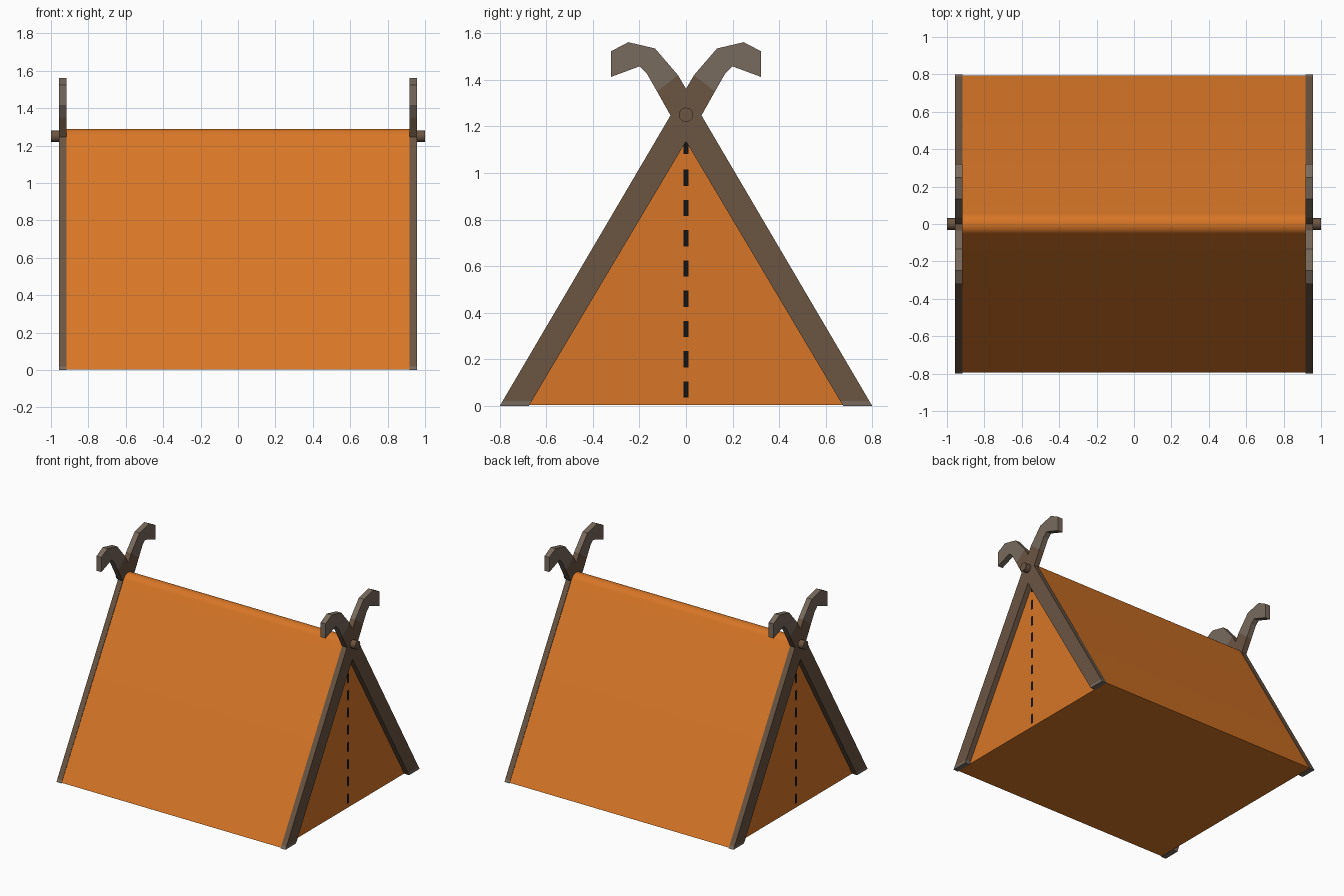
import bpy, bmesh, math

if "Cube" in bpy.data.objects:
    bpy.data.objects.remove(bpy.data.objects["Cube"])


def material(name, rgb):
    m = bpy.data.materials.new(name)
    m.diffuse_color = (*rgb, 1)
    m.use_nodes = True
    m.node_tree.nodes["Principled BSDF"].inputs["Base Color"].default_value = m.diffuse_color
    return m


ORANGE = material("orange canvas", (0.68, 0.18, 0.02))
WOOD = material("brown wood", (0.145, 0.09, 0.055))
PALE = material("grey brown wood", (0.19, 0.145, 0.11))
BLACK = material("black thread", (0.006, 0.006, 0.006))


def finish(name, bm, mats, smooth=False):
    bmesh.ops.recalc_face_normals(bm, faces=bm.faces)
    me = bpy.data.meshes.new(name)
    bm.to_mesh(me)
    bm.free()
    for m in mats:
        me.materials.append(m)
    ob = bpy.data.objects.new(name, me)
    bpy.context.collection.objects.link(ob)
    if smooth:
        bpy.ops.object.select_all(action='DESELECT')
        ob.select_set(True)
        bpy.context.view_layer.objects.active = ob
        bpy.ops.object.shade_smooth_by_angle(angle=math.radians(30))
    return ob


def extrude_profile(points, x0, x1):
    """Closed prism along x from a (y, z) outline."""
    bm = bmesh.new()
    a = [bm.verts.new((x0, y, z)) for y, z in points]
    b = [bm.verts.new((x1, y, z)) for y, z in points]
    bm.faces.new(a)
    bm.faces.new(b)
    n = len(points)
    for i in range(n):
        j = (i + 1) % n
        bm.faces.new((a[i], a[j], b[j], b[i]))
    return bm


# canvas tent with a rounded ridge
W, APEX, R = 0.795, 1.352, 0.064
alpha = math.atan(W / APEX)
cz = APEX - R / math.sin(alpha)
outline = [(-W, 0.003)]
for i in range(11):
    t = math.pi - alpha - (math.pi - 2 * alpha) * i / 10
    outline.append((R * math.cos(t), cz + R * math.sin(t)))
outline.append((W, 0.003))
finish("canvas", extrude_profile(outline, -0.918, 0.918), [ORANGE], True)

# crossed boards with curled horns: (outer edge, inner edge) pairs from foot to tip
PAIRS = [((-0.80, 0), (-0.675, 0)), ((-0.788, 0.02), (-0.663, 0.02)),
         ((-0.065, 1.25), (0.068, 1.25)), ((0.034, 1.42), (0.124, 1.35)),
         ((0.133, 1.535), (0.17, 1.43)), ((0.248, 1.562), (0.20, 1.458)),
         ((0.322, 1.523), (0.322, 1.413))]


def board(name, side, flip):
    bm = bmesh.new()
    rings = []
    for (oy, oz), (iy, iz) in PAIRS:
        x0, x1 = side * 0.916, side * 0.957
        rings.append([bm.verts.new(p) for p in (
            (x0, flip * oy, oz), (x1, flip * oy, oz),
            (x1, flip * iy, iz), (x0, flip * iy, iz))])
    for k, (a, b) in enumerate(zip(rings, rings[1:])):
        for i in range(4):
            j = (i + 1) % 4
            f = bm.faces.new((a[i], a[j], b[j], b[i]))
            f.material_index = 1 if k == 0 or k >= 3 else 0
    for r in (rings[0], rings[-1]):
        bm.faces.new(r).material_index = 1
    finish(name, bm, [WOOD, PALE])


for side, sn in ((-1, "left"), (1, "right")):
    for flip, fn in ((1, "front"), (-1, "back")):
        board(f"{sn}_{fn}_board", side, flip)

# ridge pole whose ends show as pegs
pole = [(0.031 * math.cos(math.tau * i / 20), 1.25 + 0.031 * math.sin(math.tau * i / 20))
        for i in range(20)]
finish("ridge_pole", extrude_profile(pole, -1, 1), [WOOD], True)

# stitched seam down the middle of each end
for side, sn in ((-1, "left"), (1, "right")):
    for k in range(9):
        z = 0.07 + 0.13 * k
        h = 0.035 if k < 8 else 0.028
        pts = [(-0.01, z - h), (0.01, z - h), (0.01, z + h), (-0.01, z + h)]
        finish(f"{sn}_stitch_{k + 1}",
               extrude_profile(pts, side * 0.916, side * 0.9195), [BLACK])
